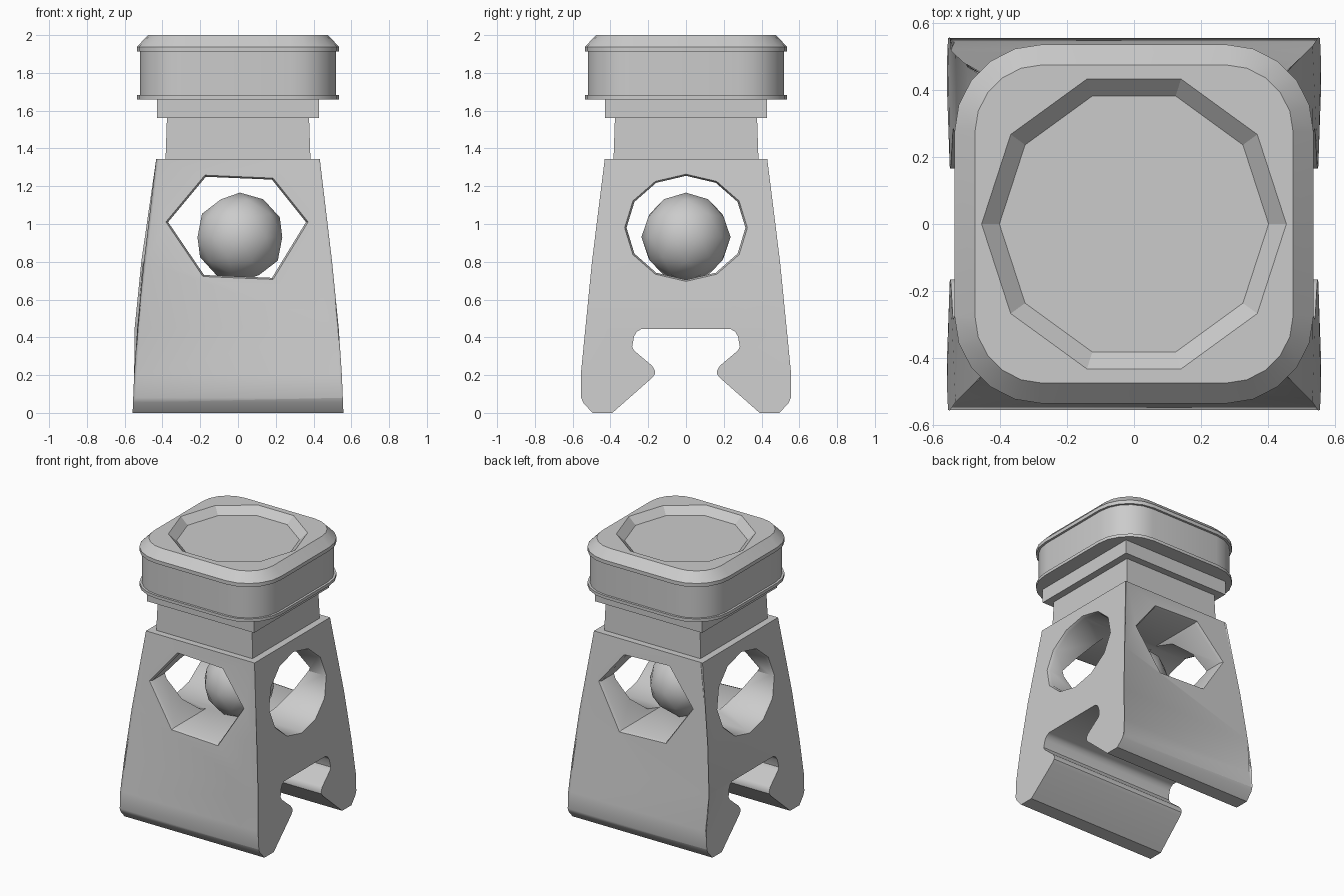
import bpy, bmesh, math

if "Cube" in bpy.data.objects:
    bpy.data.objects.remove(bpy.data.objects["Cube"])

grey = bpy.data.materials.new("plain_grey")
grey.diffuse_color = (0.6, 0.6, 0.6, 1)
grey.use_nodes = True
grey.node_tree.nodes["Principled BSDF"].inputs["Base Color"].default_value = grey.diffuse_color


def add_object(name, bm):
    bmesh.ops.recalc_face_normals(bm, faces=bm.faces)
    me = bpy.data.meshes.new(name)
    bm.to_mesh(me)
    bm.free()
    me.materials.append(grey)
    ob = bpy.data.objects.new(name, me)
    bpy.context.collection.objects.link(ob)
    return ob


def loft(name, rings):
    """Closed solid through rings that share one point count."""
    bm = bmesh.new()
    loops = [[bm.verts.new(p) for p in ring] for ring in rings]
    n = len(loops[0])
    for a, b in zip(loops, loops[1:]):
        for i in range(n):
            j = (i + 1) % n
            bm.faces.new((a[i], a[j], b[j], b[i]))
    bm.faces.new(loops[0][::-1])
    bm.faces.new(loops[-1])
    return add_object(name, bm)


def smooth(ob, degrees):
    bpy.ops.object.select_all(action='DESELECT')
    bpy.context.view_layer.objects.active = ob
    ob.select_set(True)
    bpy.ops.object.shade_smooth_by_angle(angle=math.radians(degrees))


def cut(ob, cutter):
    mod = ob.modifiers.new("cut", 'BOOLEAN')
    mod.operation, mod.solver, mod.object = 'DIFFERENCE', 'EXACT', cutter
    bpy.context.view_layer.objects.active = ob
    bpy.ops.object.modifier_apply(modifier=mod.name)
    bpy.data.objects.remove(cutter, do_unlink=True)


def half_y(z):
    return 0.555 - (z - 0.08) * 0.125 / 1.265


def half_x(z):
    """Slightly bulging half width of the tower."""
    pts = [(0, 0.558), (0.2, 0.55), (0.45, 0.533), (0.8, 0.498), (1.345, 0.433)]
    for (z0, w0), (z1, w1) in zip(pts, pts[1:]):
        if z <= z1 + 1e-6:
            return w0 + (w1 - w0) * (z - z0) / (z1 - z0)
    return w1


# Tower body: side profile with rail notch, spread across the width
side = [(0.43, 1.345), (0.555, 0.08), (0.545, 0.055), (0.495, 0), (0.39, 0),
        (0.18, 0.185), (0.165, 0.205), (0.165, 0.225), (0.18, 0.25),
        (0.275, 0.33), (0.285, 0.35), (0.275, 0.405), (0.26, 0.43), (0.235, 0.445)]
profile = side + [(-y, z) for y, z in reversed(side)]
bm = bmesh.new()
ends = [[bm.verts.new((s, y, z)) for y, z in profile] for s in (-1, 1)]
for i in range(len(profile)):
    j = (i + 1) % len(profile)
    bm.faces.new((ends[0][i], ends[0][j], ends[1][j], ends[1][i]))
bm.faces.new(ends[0])
bm.faces.new(ends[1][::-1])
for z in (0.2, 0.45, 0.8):
    bmesh.ops.bisect_plane(bm, geom=bm.verts[:] + bm.edges[:] + bm.faces[:],
                           plane_co=(0, 0, z), plane_no=(0, 0, 1))
for v in bm.verts:
    v.co.x *= half_x(v.co.z)
corners = [e for e in bm.edges
           if abs(e.verts[0].co.z - e.verts[1].co.z) > 0.05
           and all(abs(abs(v.co.y) - half_y(v.co.z)) < 0.003 for v in e.verts)]
bmesh.ops.bevel(bm, geom=corners, offset=0.014, segments=2, profile=0.5, affect='EDGES')
tower = add_object("tower_body", bm)


def tunnel(outline, along_y):
    """Cutter through the tower, flared where it meets the sloped walls."""
    rings = []
    for sign, depth, grow in ((-1, 0.1, 1.19), (-1, -0.02, 1.0),
                              (1, -0.02, 1.0), (1, 0.1, 1.19)):
        ring = []
        for a, z in outline:
            a2, z2 = a * grow, 0.98 + (z - 0.98) * grow
            d = sign * ((half_y(z2) if along_y else half_x(z2)) + depth)
            ring.append((a2, d, z2) if along_y else (d, a2, z2))
        rings.append(ring)
    return loft("tunnel_cutter", rings)


# Six-sided front tunnel and rounder side tunnel
hexagon = [(-0.37, 1.01), (-0.17, 1.25), (0.18, 1.235),
           (0.36, 1.01), (0.18, 0.715), (-0.18, 0.73)]
rounded = [(0.315 * math.cos(math.tau * i / 12), 0.98 + 0.275 * math.sin(math.tau * i / 12))
           for i in range(12)]
cut(tower, tunnel(hexagon, True))
cut(tower, tunnel(rounded, False))
smooth(tower, 34)

# Ball resting inside the tunnels
bm = bmesh.new()
bmesh.ops.create_icosphere(bm, subdivisions=2, radius=0.236)
bmesh.ops.translate(bm, verts=bm.verts, vec=(0.01, 0, 0.93))
smooth(add_object("inner_ball", bm), 60)


def square(h, z):
    return [(-h, -h, z), (h, -h, z), (h, h, z), (-h, h, z)]


# Square neck and collar below the cap
loft("neck", [square(0.384, 1.33), square(0.376, 1.57)])
loft("collar", [square(0.428, 1.56), square(0.428, 1.67)])


def rounded_square(h, z, flat=0.275, steps=5):
    r = h - flat
    ring = []
    for q in range(4):
        cx, cy = ((flat, flat), (-flat, flat), (-flat, -flat), (flat, -flat))[q]
        for i in range(steps + 1):
            a = math.pi / 2 * (q + i / steps)
            ring.append((cx + r * math.cos(a), cy + r * math.sin(a), z))
    return ring


# Cap with two thin lips and a chamfered top
cap = loft("cap", [rounded_square(h, z) for h, z in (
    (0.536, 1.66), (0.536, 1.682), (0.52, 1.682), (0.52, 1.912),
    (0.536, 1.912), (0.536, 1.938), (0.475, 2.0))])


def decagon(r, z):
    return [(r * math.cos(math.tau * i / 10), r * math.sin(math.tau * i / 10), z)
            for i in range(10)]


# Ten-sided dish in the cap top
cut(cap, loft("dish_cutter", [decagon(0.402, 1.95), decagon(0.508, 2.05)]))
smooth(cap, 25)
